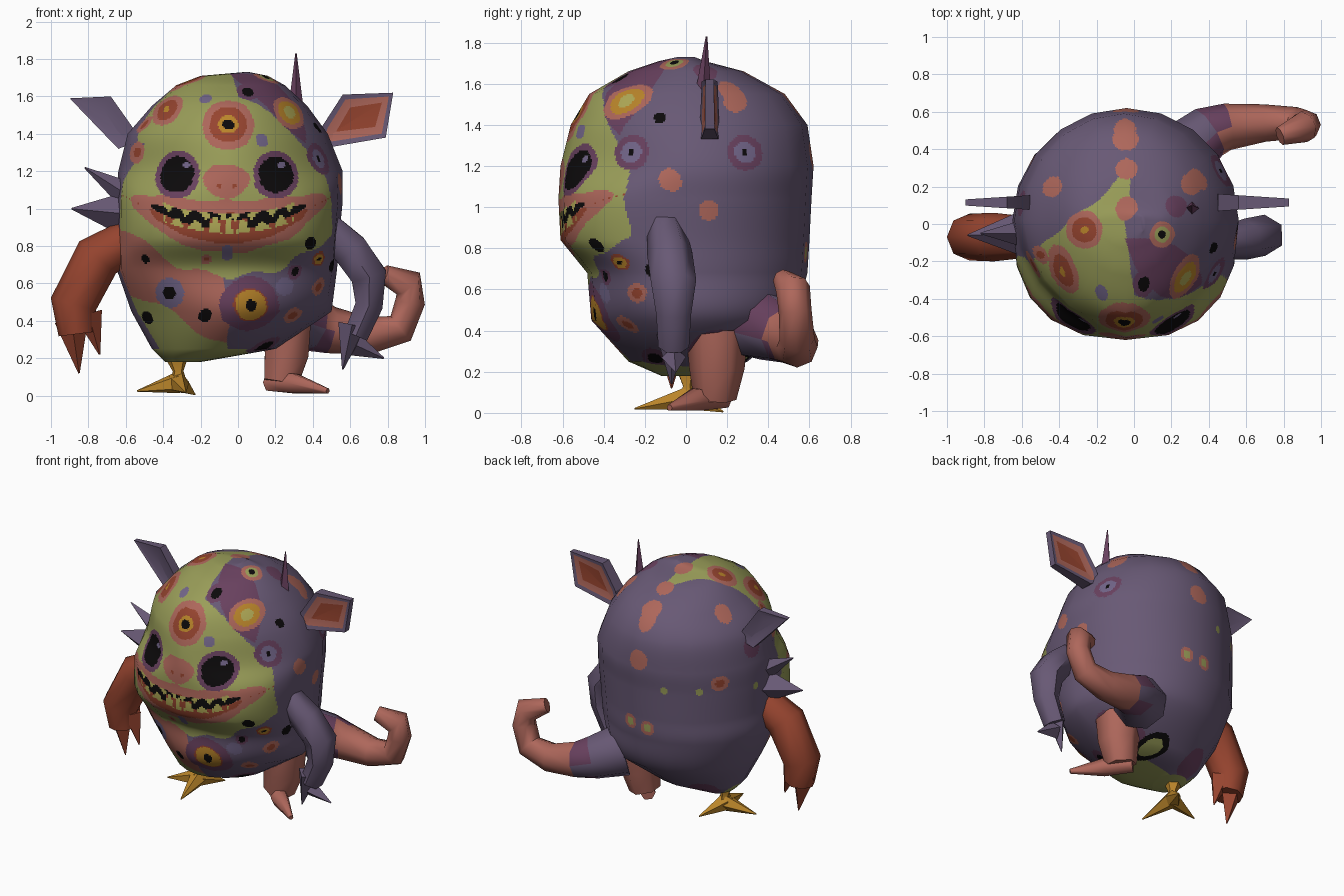
import bpy, bmesh, math
from mathutils import Vector

if "Cube" in bpy.data.objects:
    bpy.data.objects.remove(bpy.data.objects["Cube"])

# ---------- flat colours ----------
PALETTE = {"purple": "685975", "green": "9A9E59", "salmon": "AE675B", "plum": "69415F", "rust": "96442F",
           "gold": "BA852A", "black": "0C0A0B", "mauve": "73668A", "tooth": "B0A956"}
NAMES = list(PALETTE)


def linear(h):
    v = int(h, 16) / 255
    return v / 12.92 if v < .04 else ((v + .055) / 1.055) ** 2.4


MATS = []
for name, code in PALETTE.items():
    m = bpy.data.materials.new(name)
    m.use_nodes = True
    col = [linear(code[i:i + 2]) for i in (0, 2, 4)] + [1]
    m.diffuse_color = col
    node = next(n for n in m.node_tree.nodes if n.type == "BSDF_PRINCIPLED")
    node.inputs["Base Color"].default_value = col
    node.inputs["Roughness"].default_value = .9
    MATS.append(m)


def finish(name, bm, rule, angle=40):
    """Turn a bmesh into an object; rule gives a colour name for each face."""
    bmesh.ops.recalc_face_normals(bm, faces=bm.faces)
    for f in bm.faces:
        f.material_index = NAMES.index(rule(f))
    me = bpy.data.meshes.new(name)
    bm.to_mesh(me)
    bm.free()
    for m in MATS:
        me.materials.append(m)
    ob = bpy.data.objects.new(name, me)
    bpy.context.collection.objects.link(ob)
    bpy.ops.object.select_all(action="DESELECT")
    ob.select_set(True)
    bpy.context.view_layer.objects.active = ob
    bpy.ops.object.shade_smooth_by_angle(angle=math.radians(angle))
    return ob


def skin(bm, rings):
    """Join rings of points into a closed tube and return its two caps."""
    rows = [[bm.verts.new(p) for p in r] for r in rings]
    n = len(rows[0])
    for a, b in zip(rows, rows[1:]):
        for i in range(n):
            j = (i + 1) % n
            bm.faces.new((a[i], a[j], b[j], b[i]))
    return [bm.faces.new(rows[0][::-1]), bm.faces.new(rows[-1])]


def limb(name, path, color, sides=6, rule=None):
    """Tapered tube along points of (x, y, z, radius)."""
    pts = [Vector(p[:3]) for p in path]
    rings = []
    for i, p in enumerate(pts):
        t = (pts[min(i + 1, len(pts) - 1)] - pts[max(i - 1, 0)]).normalized()
        side = Vector((0, 1, 0)) if abs(t.y) < .8 else Vector((1, 0, 0))
        u = (side - t * side.dot(t)).normalized()
        w = t.cross(u)
        rings.append([p + path[i][3] * (u * math.cos(k * math.tau / sides) + w * math.sin(k * math.tau / sides))
                      for k in range(sides)])
    bm = bmesh.new()
    skin(bm, rings)
    finish(name, bm, rule or (lambda f: color), 60)


def spike(name, base, tip, r, color, sides=4):
    limb(name, [(*base, r), (*tip, .004)], color, sides)


# ---------- body profile: z, left edge, right edge, front, back, front squareness ----------
PROFILE = [(.18, -.39, -.2, -.12, .14, 2), (.25, -.46, .2, -.28, .3, 1.8), (.45, -.57, .5, -.46, .53, 1.7),
           (.68, -.65, .53, -.48, .59, 2.3), (.84, -.65, .54, -.61, .6, 2.5), (1.04, -.65, .56, -.62, .61, 2.4),
           (1.2, -.64, .56, -.61, .62, 1.7), (1.4, -.59, .48, -.56, .59, 1.75), (1.55, -.46, .37, -.47, .48, 1.8),
           (1.66, -.33, .25, -.28, .28, 1.9), (1.71, -.2, .16, -.13, .09, 2), (1.73, .03, .06, -.04, .04, 2)]
SEGMENTS, FACETS, MID = 320, 20, .02


def body_rows(curved):
    """Dense rows through the profile, rounded or straight between its rings."""
    out = []
    for i in range(len(PROFILE) - 1):
        a, b, c, d = (PROFILE[max(0, min(len(PROFILE) - 1, i + k))] for k in (-1, 0, 1, 2))
        steps = math.ceil(max(abs(q - r) for q, r in zip(b[:5], c)) / .0085)
        for s in range(steps):
            t = s / steps
            out.append([q + .5 * t * (r - p + t * (2 * p - 5 * q + 4 * r - e + t * (3 * (q - r) + e - p)))
                        if curved else q + t * (r - q) for p, q, r, e in zip(a, b, c, d)])
    return out + [PROFILE[-1]]


def body_ring(row):
    z, x0, x1, y0, y1, square = row
    out = []
    for k in range(SEGMENTS):
        c, s = math.cos(k * math.tau / SEGMENTS), math.sin(k * math.tau / SEGMENTS)
        e = 2 / (square if s < 0 else 2)
        out.append(Vector(((x0 + x1) / 2 + (x1 - x0) / 2 * math.copysign(abs(c) ** e, c),
                           MID + ((y0 - MID) if s < 0 else (y1 - MID)) * abs(s) ** e, z)))
    return out


def facet(ring):
    step = SEGMENTS // FACETS
    return [ring[k - k % step].lerp(ring[(k - k % step + step) % SEGMENTS], k % step / step)
            for k in range(SEGMENTS)]


ROUND = [body_ring(r) for r in body_rows(True)]

# ---------- painted spots: rings of colour, as fractions of the radius ----------
KINDS = {"stare": [("plum", 1), ("black", .76)], "ember": [("salmon", 1), ("rust", .66), ("gold", .2)],
         "slit": [("salmon", 1), ("rust", .7), ("gold", .36), ("black", .2)],
         "amber": [("plum", 1), ("rust", .6), ("gold", .54), ("black", .2)],
         "sun": [("salmon", 1), ("gold", .7), ("tooth", .35)], "bead": [("rust", 1), ("gold", .7), ("black", .3)],
         "cool": [("plum", 1), ("mauve", .6), ("black", .18)],
         "blue": [("mauve", 1), ("black", .45)], "dark": [("plum", 1), ("black", .55)],
         "moss": [("salmon", 1), ("green", .55)], "mossy": [("salmon", 1), ("green", .6), ("black", .3)],
         "coral": [("salmon", 1), ("rust", .5)], "hole": [("black", 1), ("green", .65)]}
for n in NAMES:
    KINDS[n] = [(n, 1)]

FRONT_SPOTS = [("slit", -.06, 1.45, .14), ("ember", -.39, 1.53, .1), ("sun", .28, 1.52, .1),
               ("dark", .05, 1.63, .06), ("mauve", -.18, 1.59, .035), ("mauve", .12, 1.36, .035),
               ("coral", -.54, 1.3, .06), ("stare", -.31, 1.18, .13), ("stare", .2, 1.18, .13),
               ("mauve", -.28, 1.24, .02), ("mauve", .24, 1.24, .02), ("amber", .07, .49, .16),
               ("blue", -.37, .56, .085), ("black", -.16, .42, .04), ("black", -.51, .73, .025),
               ("bead", .43, .73, .04), ("dark", .3, .66, .04), ("coral", .31, .43, .05),
               ("black", -.48, .41, .04), ("black", .38, .81, .035), ("mauve", -.04, .76, .05),
               ("mauve", .27, .58, .05), ("coral", -.2, .73, .03)]
SIDE_SPOTS = [("cool", -.25, 1.26, .09), ("cool", .28, 1.26, .09), ("salmon", -.06, 1.12, .055),
              ("salmon", .09, .99, .05), ("salmon", .23, 1.52, .06), ("black", -.13, 1.44, .03),
              ("coral", -.24, .58, .05), ("plum", .15, .29, .14),
              ("black", -.17, .7, .035), ("dark", -.15, .26, .07)]
TOP_SPOTS = [("ember", -.27, -.04, .1), ("mossy", .15, -.05, .07), ("salmon", -.05, .29, .06),
             ("salmon", -.05, .46, .07), ("salmon", -.05, .53, .06), ("salmon", -.44, .22, .06),
             ("salmon", .3, .23, .06), ("salmon", -.04, .08, .06), ("plum", .22, .1, .06)]
BACK_SPOTS = [("salmon", -.05, 1.25, .07), ("moss", .03, .78, .05), ("moss", -.12, .77, .05),
              ("green", -.22, 1.06, .025), ("green", -.42, 1.06, .025), ("coral", -.53, 1.12, .05),
              ("hole", .03, .23, .1), ("plum", -.3, .23, .09)]
LEFT_SPOTS = [("plum", .12, 1.3, .07), ("green", .12, 1.03, .025), ("coral", -.15, 1.45, .05)]

# find each spot on the surface: two drawing axes, then facing axis, sign and limit
CLOUD = [p for r in ROUND[::2] for p in r[::4]]
SPOTS = []
for group, u, v, axis, sign, limit in ((FRONT_SPOTS, 0, 2, 1, -1, .1), (SIDE_SPOTS, 1, 2, 0, 1, .1),
                                       (TOP_SPOTS, 0, 1, 2, 1, 1), (BACK_SPOTS, 0, 2, 1, 1, .1),
                                       (LEFT_SPOTS, 1, 2, 0, -1, .2)):
    facing = [p for p in CLOUD if p[axis] * sign > limit]
    squash = Vector((1, 1, 1))
    squash[axis] = .6
    for kind, a, b, r in group:
        SPOTS.append((min(facing, key=lambda p: (p[u] - a) ** 2 + (p[v] - b) ** 2), r, squash, KINDS[kind]))


def taper(x, half):
    return math.sqrt(max(0, 1 - ((x + .05) / half) ** 2))


def mouth_color(x, z, color, wob):
    d = z - .91 - .5 * (x + .05) ** 2
    if abs(d) < .14 * taper(x, .53) + wob * .5:
        color = "salmon"
    if -.1 < d / max(.01, taper(x, .43)) < .08 + 2 * wob:
        color = "rust"
    if abs(d - .02) < .045 * taper(x, .42) and (abs(x + .05) > .12 or d > .03):
        color = "black"
    # uneven teeth, a lower row and a shorter upper row
    if abs(x + .05) < .36:
        lower, upper = (abs((x * 10.5 + k) % 1 - .5) * 2 for k in (0, .5))
        size = .075 + .03 * math.sin(5 * math.floor(x * 10.5))
        if -.045 < d < size * (1 - (lower / .75) ** 2) - .045 or .06 > d > .06 - .045 * (1 - upper * 1.6):
            color = "tooth"
    return color


def body_color(f):
    p = f.calc_center_median()
    x, y, z = p
    wob = .02 * math.sin(17 * z) + .015 * math.sin(23 * x + 9 * z)
    chin = .66 + .6 * (x + .03) ** 2 + wob
    color = "purple"
    # face, crown and belly patches
    if z > chin:
        crown = z > 1.35 and x < -.03 + wob and y < .25 + .9 * (x + .08) + wob
        if crown or y < -.25 - .1 * x + wob - .45 * max(0, z - 1.2):
            color = "green"
        if x > -.05 and z > 1.7 - .9 * (x + .02) + wob and y < -.12 - .7 * (1.65 - z):
            color = "plum"
    elif x < -.05 + wob and y < -.1:
        color = "salmon" if z > .25 - .5 * x + wob else "green"
    elif x < .05 and z < .25 and y < .1:
        color = "green"
    if y < -.2 and .7 < z < 1.25:
        if math.hypot((x + .06) / .12, (z - 1.14) / .09) < 1 + 3 * wob:
            color = "salmon"
        if min(math.hypot(x + .1, z - 1.12), math.hypot(x + .02, z - 1.12)) < .014:
            color = "rust"
        color = mouth_color(x, z, color, wob)
    for centre, r, squash, bands in SPOTS:
        if abs(p.z - centre.z) < r * 1.7:
            d = ((p - centre) * squash).length / r
            for c, k in bands:
                if d < k:
                    color = c
    return color


# rounded shading on a faceted shape
bm = bmesh.new()
skin(bm, ROUND)
shell = finish("body", bm, body_color, 60).data
normals = [v.normal.copy() for v in shell.vertices]
flat = [p for r in body_rows(False) for p in facet(body_ring(r))]
for v, p in zip(shell.vertices, flat):
    v.co = p
shell.normals_split_custom_set_from_vertices(normals)

# ---------- arms with claws ----------
limb("right_arm", [(-.57, -.07, .84, .11), (-.75, -.07, .74, .13), (-.88, -.07, .49, .125), (-.86, -.07, .33, .1)],
     "rust", 8)
spike("right_claw_outer", (-.89, -.07, .4), (-.85, -.07, .12), .09, "rust")
spike("right_claw_inner", (-.8, -.07, .44), (-.74, -.07, .22), .075, "rust")
limb("left_arm", [(.48, -.1, .9, .09), (.6, -.08, .78, .11), (.7, -.06, .64, .11), (.7, -.06, .48, .085),
                  (.63, -.06, .32, .075)], "purple", 6)
spike("left_claw_outer", (.63, -.06, .27), (.78, -.05, .2), .06, "purple")
spike("left_claw_inner", (.61, -.07, .38), (.56, -.07, .14), .075, "purple")

# ---------- hooked tail ----------
limb("tail", [(.25, .36, .43, .18), (.4, .49, .38, .145), (.5, .52, .35, .125), (.7, .54, .32, .1),
              (.87, .54, .36, .085), (.92, .53, .5, .08), (.91, .52, .6, .085), (.78, .47, .65, .05)], "salmon", 8,
     lambda f: "purple" if f.calc_center_median().x < .4 else "plum" if f.calc_center_median().x < .48 else "salmon")

# ---------- left leg and foot ----------
limb("left_leg", [(.26, .15, .4, .15), (.26, .15, .22, .135), (.23, .14, .07, .105)], "salmon", 6)
limb("left_foot", [(.17, .19, .07, .05), (.3, .05, .065, .06), (.48, -.08, .025, .016)], "salmon", 6)

# ---------- right bird foot ----------
limb("right_leg", [(-.33, .01, .24, .08), (-.32, .01, .13, .03), (-.32, .01, .07, .05)], "gold", 5)
for tag, tip in (("outer", (-.54, -.03, .025)), ("front", (-.28, -.25, .02)), ("back", (-.23, .18, .006))):
    spike("right_toe_" + tag, (-.32, .01, .07), tip, .06, "gold", 5)


# ---------- ears: tapering plates with dished faces ----------
def ear(name, outline, inner, core):
    bm = bmesh.new()
    plates = skin(bm, [[(x, .115 + side * (.075 - .065 * abs(x)), z) for x, z in outline] for side in (-1, 1)])
    bmesh.ops.recalc_face_normals(bm, faces=bm.faces)
    bmesh.ops.inset_individual(bm, faces=plates, thickness=.03, depth=-.006)
    rim = [f for f in bm.faces if f not in plates]
    bmesh.ops.inset_individual(bm, faces=plates, thickness=.05, depth=-.006)
    finish(name, bm, lambda f: "purple" if f in rim else core if f in plates else inner, 25)


ear("left_ear", [(.44, 1.36), (.5, 1.33), (.79, 1.38), (.83, 1.62), (.56, 1.61), (.45, 1.44)], "salmon", "rust")
ear("right_ear", [(-.64, 1.32), (-.53, 1.36), (-.56, 1.43), (-.68, 1.6), (-.9, 1.59)], "purple", "purple")

# ---------- horn and side spikes ----------
spike("horn", (.31, .08, 1.5), (.31, .1, 1.83), .045, "plum")
spike("side_spike_large", (-.58, -.05, .97), (-.89, -.06, 1), .13, "purple")
spike("side_spike_small", (-.57, -.05, 1.06), (-.82, -.05, 1.22), .08, "purple")
